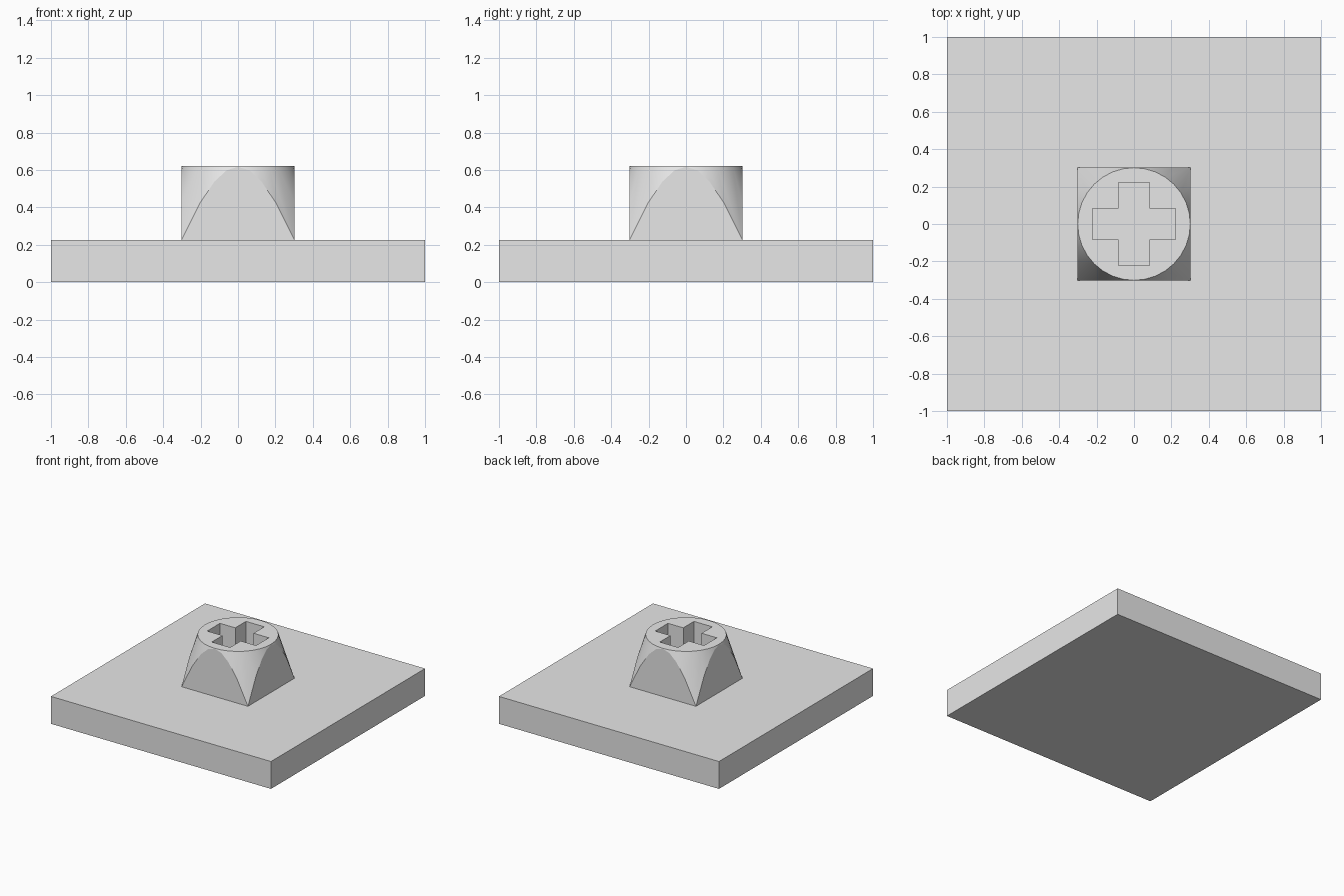
import bpy
import math

if "Cube" in bpy.data.objects:
    bpy.data.objects.remove(bpy.data.objects["Cube"], do_unlink=True)

BASE_TOP, POST_TOP = 0.225, 0.62
HALF = 0.302            # half width of the post
ARM, ARM_HALF = 0.222, 0.083   # cross socket reach and half width

grey = bpy.data.materials.new("light grey")
grey.use_nodes = True
grey.diffuse_color = (0.8, 0.8, 0.8, 1)
grey.node_tree.nodes["Principled BSDF"].inputs["Base Color"].default_value = (0.8, 0.8, 0.8, 1)


def box(name, hx, hy, z0, z1, helper=False):
    bpy.ops.mesh.primitive_cube_add(size=2, location=(0, 0, (z0 + z1) / 2))
    ob = bpy.context.object
    ob.name = name
    ob.scale = (hx, hy, (z1 - z0) / 2)
    bpy.ops.object.transform_apply(location=True, rotation=False, scale=True)
    ob.data.materials.append(grey)
    ob.hide_render = helper
    return ob


def cut(ob, cutter, operation):
    mod = ob.modifiers.new(operation.title(), 'BOOLEAN')
    mod.object, mod.operation, mod.solver = cutter, operation, 'EXACT'
    bpy.context.view_layer.objects.active = ob
    bpy.ops.object.modifier_apply(modifier=mod.name)
    bpy.data.objects.remove(cutter, do_unlink=True)


# Square base slab
box("base_plate", 1, 1, 0, BASE_TOP)

# Post: tapered cone trimmed to a square footprint
bpy.ops.mesh.primitive_cone_add(vertices=32, radius1=HALF * math.sqrt(2), radius2=HALF - 0.001,
                                depth=POST_TOP - BASE_TOP,
                                location=(0, 0, (POST_TOP + BASE_TOP) / 2))
post = bpy.context.object
post.name = "socket_post"
post.data.materials.append(grey)
bpy.ops.object.transform_apply(location=True, rotation=False, scale=False)
cut(post, box("trim_helper", HALF, HALF, 0, 1, True), 'INTERSECT')

# Cross-shaped socket down to the base plate
for hx, hy in ((ARM, ARM_HALF), (ARM_HALF, ARM)):
    cut(post, box("socket_helper", hx, hy, BASE_TOP - 0.1, 1, True), 'DIFFERENCE')

# Smooth the round flanks, keep the creases
bpy.ops.object.select_all(action='DESELECT')
post.select_set(True)
bpy.context.view_layer.objects.active = post
bpy.ops.object.shade_smooth_by_angle(angle=math.radians(15))
